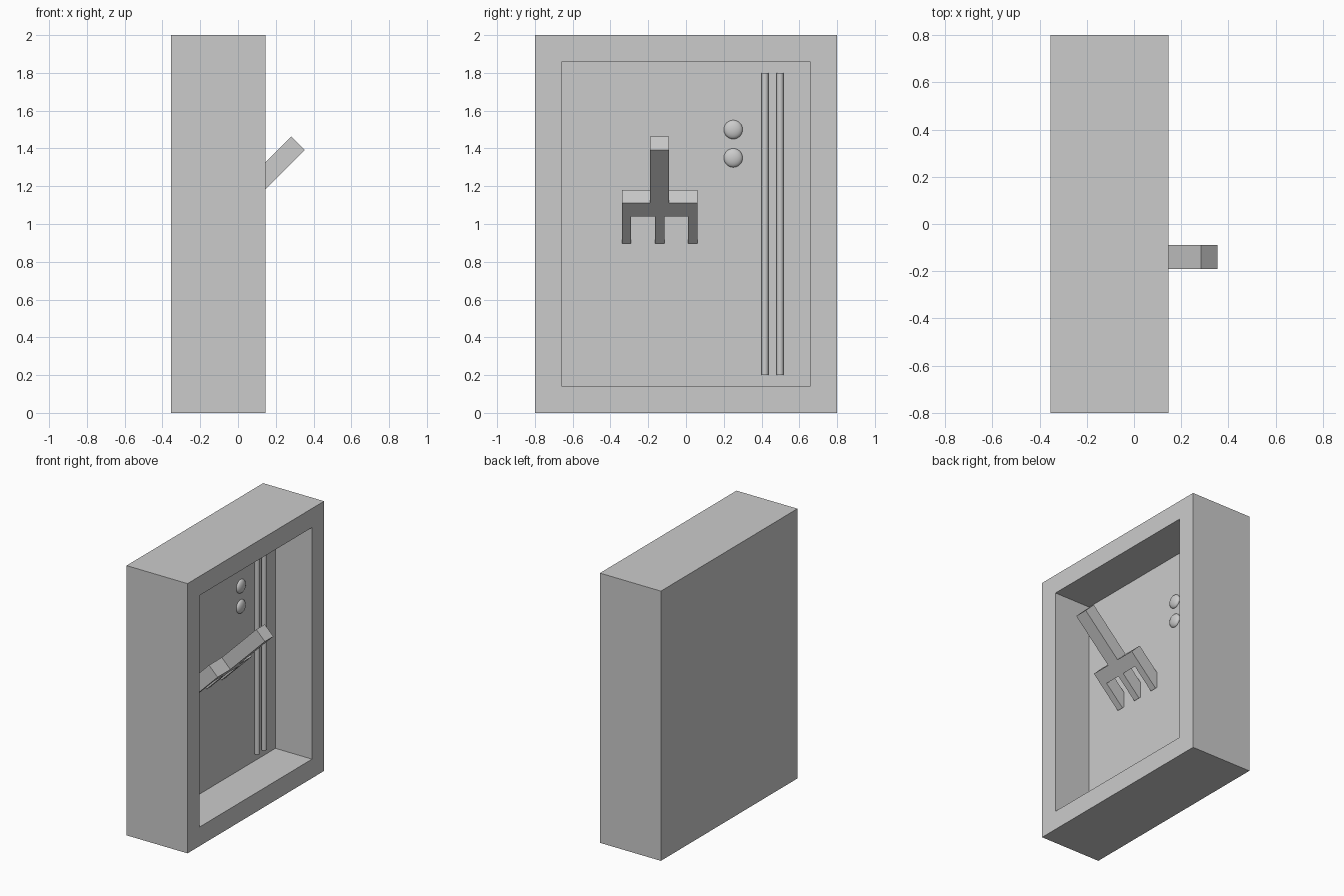
import bpy, bmesh, math
from mathutils import Vector

if "Cube" in bpy.data.objects:
    bpy.data.objects.remove(bpy.data.objects["Cube"])

FRONT = 0.146          # x of the open face
WALL = FRONT - 0.3     # x of the recess back wall
DEPTH = 0.5


def add_object(name, bm):
    bmesh.ops.recalc_face_normals(bm, faces=bm.faces)
    mesh = bpy.data.meshes.new(name)
    bm.to_mesh(mesh)
    bm.free()
    obj = bpy.data.objects.new(name, mesh)
    bpy.context.collection.objects.link(obj)
    return obj


# Housing: a box whose +x face is inset and pushed back into a recess
bm = bmesh.new()
bmesh.ops.create_cube(bm, size=1)
bmesh.ops.scale(bm, vec=(DEPTH, 1.6, 2), verts=bm.verts)
bmesh.ops.translate(bm, vec=(FRONT - DEPTH / 2, 0, 1), verts=bm.verts)
bm.normal_update()
panel = max(bm.faces, key=lambda f: f.calc_center_median().x)
bmesh.ops.inset_region(bm, faces=[panel], thickness=0.2)
panel = bmesh.ops.extrude_discrete_faces(bm, faces=[panel])["faces"][0]
bmesh.ops.translate(bm, vec=(WALL - FRONT, 0, 0), verts=panel.verts)
add_object("housing", bm)

# Fork lever: half outline (across, along), mirrored, extruded, tilted 45 degrees
half = [(0.05, 0.45), (0.05, 0.05), (0.2, 0.05), (0.2, -0.25), (0.15, -0.25),
        (0.15, -0.05), (0.025, -0.05), (0.025, -0.25)]
outline = half + [(-u, v) for u, v in reversed(half)]
s = math.sqrt(0.5)
along, normal = Vector((s, 0, s)), Vector((s, 0, -s))
centre = Vector((0, -0.14, 1.11))
bm = bmesh.new()
face = bm.faces.new([bm.verts.new(centre + Vector((0, u, 0)) + along * v - normal * 0.05)
                     for u, v in outline])
ext = bmesh.ops.extrude_face_region(bm, geom=[face])["geom"]
bmesh.ops.translate(bm, vec=normal * 0.1,
                    verts=[g for g in ext if isinstance(g, bmesh.types.BMVert)])
add_object("fork_lever", bm)

# Vertical conduits along the recess wall
for i, y in enumerate((0.418, 0.498)):
    bpy.ops.mesh.primitive_cylinder_add(vertices=32, radius=0.019, depth=1.6,
                                        location=(WALL + 0.02, y, 1))
    bpy.context.object.name = f"conduit_{i + 1}"
    bpy.ops.object.shade_smooth_by_angle()

# Flattened round indicator buttons
for i, z in enumerate((1.5, 1.35)):
    bpy.ops.mesh.primitive_uv_sphere_add(segments=32, ring_count=16, radius=0.05,
                                         location=(WALL, 0.25, z))
    obj = bpy.context.object
    obj.name = f"button_{i + 1}"
    obj.scale.x = 0.5
    bpy.ops.object.shade_smooth_by_angle()
